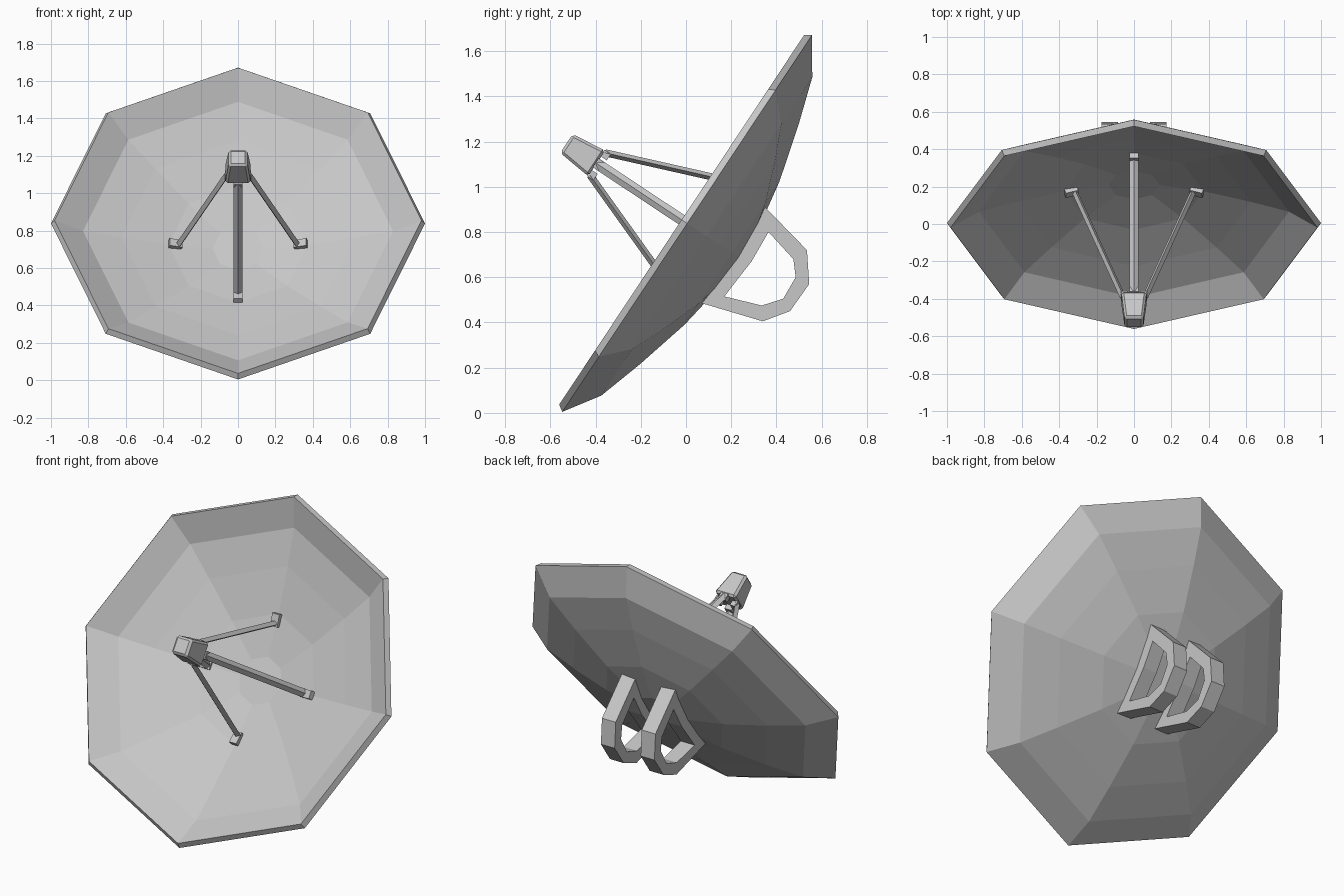
import bpy, bmesh, math
from mathutils import Matrix, Vector

cube = bpy.data.objects.get("Cube")
if cube:
    bpy.data.objects.remove(cube, do_unlink=True)

grey = bpy.data.materials.new("light_grey_metal")
grey.use_nodes = True
colour = (0.57, 0.57, 0.57, 1)
grey.diffuse_color = colour
grey.node_tree.nodes["Principled BSDF"].inputs["Base Color"].default_value = colour

# Dish frame: local z points out of the bowl, local y climbs the rim
DISH = Matrix.Translation((0, 0.005, 0.838)) @ Matrix.Rotation(math.radians(56.46), 4, "X")


def make_object(name, bm, matrix=Matrix()):
    mesh = bpy.data.meshes.new(name)
    bm.to_mesh(mesh)
    bm.free()
    mesh.materials.append(grey)
    obj = bpy.data.objects.new(name, mesh)
    obj.matrix_world = matrix
    bpy.context.collection.objects.link(obj)
    return obj


def prism(name, r1, r2, depth, matrix):
    """Four-sided bar or taper along z."""
    bm = bmesh.new()
    bmesh.ops.create_cone(bm, cap_ends=True, segments=4, radius1=r1, radius2=r2, depth=depth)
    return make_object(name, bm, matrix)


def box(name, size, matrix):
    bm = bmesh.new()
    bmesh.ops.create_cube(bm, size=1, matrix=Matrix.Diagonal((*size, 1)))
    return make_object(name, bm, matrix)


# Eight-sided bowl, as (radius, depth) rings of its back surface
PROFILE = [(1.0, 0.0), (0.845, 0.104), (0.635, 0.17), (0.38, 0.238), (0.14, 0.278)]
bm = bmesh.new()
rings = []
for radius, depth in PROFILE:
    angles = [math.tau * i / 8 for i in range(8)]
    rings.append([bm.verts.new((radius * math.cos(a), radius * math.sin(a), -depth)) for a in angles])
for outer, inner in zip(rings, rings[1:]):
    for i in range(8):
        j = (i + 1) % 8
        bm.faces.new((outer[i], inner[i], inner[j], outer[j]))
bm.faces.new(reversed(rings[-1]))
dish = make_object("dish", bm, DISH)
shell = dish.modifiers.new("thickness", "SOLIDIFY")
shell.thickness = 0.035
shell.offset = -1

# Tapered receiver in front of the bowl
root2 = math.sqrt(2)
receiver = prism("receiver", 0.068 * root2, 0.05 * root2, 0.16,
                 DISH @ Matrix.Translation((0, 0, 0.56)) @ Matrix.Rotation(math.pi / 4, 4, "Z"))
bevel = receiver.modifiers.new("bevel", "BEVEL")
bevel.width = 0.012
bevel.segments = 1

# Four struts with a foot on the bowl and a clamp on the receiver
start, end = Vector((0.06, 0, 0.475)), Vector((0.315, 0, -0.195))
span = end - start
tilt = span.to_track_quat("Z", "Y").to_matrix().to_4x4()
for side, turn in (("left", 0), ("upper", 1), ("right", 2), ("lower", 3)):
    frame = DISH @ Matrix.Rotation(turn * math.pi / 2, 4, "Z")
    lean = Matrix.Rotation(math.atan2(span.x, -span.z), 4, "Y").inverted()
    flat = Matrix.Diagonal((0.65, 1, 1, 1))
    prism(side + "_strut", 0.024, 0.024, span.length,
          frame @ Matrix.Translation((start + end) / 2) @ lean @ flat)
    box(side + "_foot", (0.07, 0.046, 0.03),
        frame @ Matrix.Translation((0.335, 0, -0.2)) @ Matrix.Rotation(-0.27, 4, "Y"))
    box(side + "_clamp", (0.034, 0.046, 0.035), frame @ Matrix.Translation((0.053, 0, 0.468)))

# Pair of open mounting brackets on the back, drawn in the y-z plane
OUTER = [(0.35, 0.91), (0.535, 0.72), (0.545, 0.57), (0.46, 0.45),
         (0.34, 0.405), (0.07, 0.485), (0.14, 0.57), (0.235, 0.70)]
INNER = [(0.365, 0.80), (0.475, 0.68), (0.485, 0.60), (0.43, 0.505),
         (0.335, 0.475), (0.17, 0.515), (0.235, 0.60), (0.29, 0.67)]
for side, x in (("left", 0.085), ("right", -0.175)):
    bm = bmesh.new()
    out = [bm.verts.new((x, y, z)) for y, z in OUTER]
    inn = [bm.verts.new((x, y, z)) for y, z in INNER]
    n = len(out)
    faces = [bm.faces.new((out[i], out[(i + 1) % n], inn[(i + 1) % n], inn[i])) for i in range(n)]
    extruded = bmesh.ops.extrude_face_region(bm, geom=faces, use_keep_orig=True)
    moved = [v for v in extruded["geom"] if isinstance(v, bmesh.types.BMVert)]
    bmesh.ops.translate(bm, verts=moved, vec=(0.09, 0, 0))
    bmesh.ops.recalc_face_normals(bm, faces=bm.faces)
    make_object(side + "_bracket", bm)
